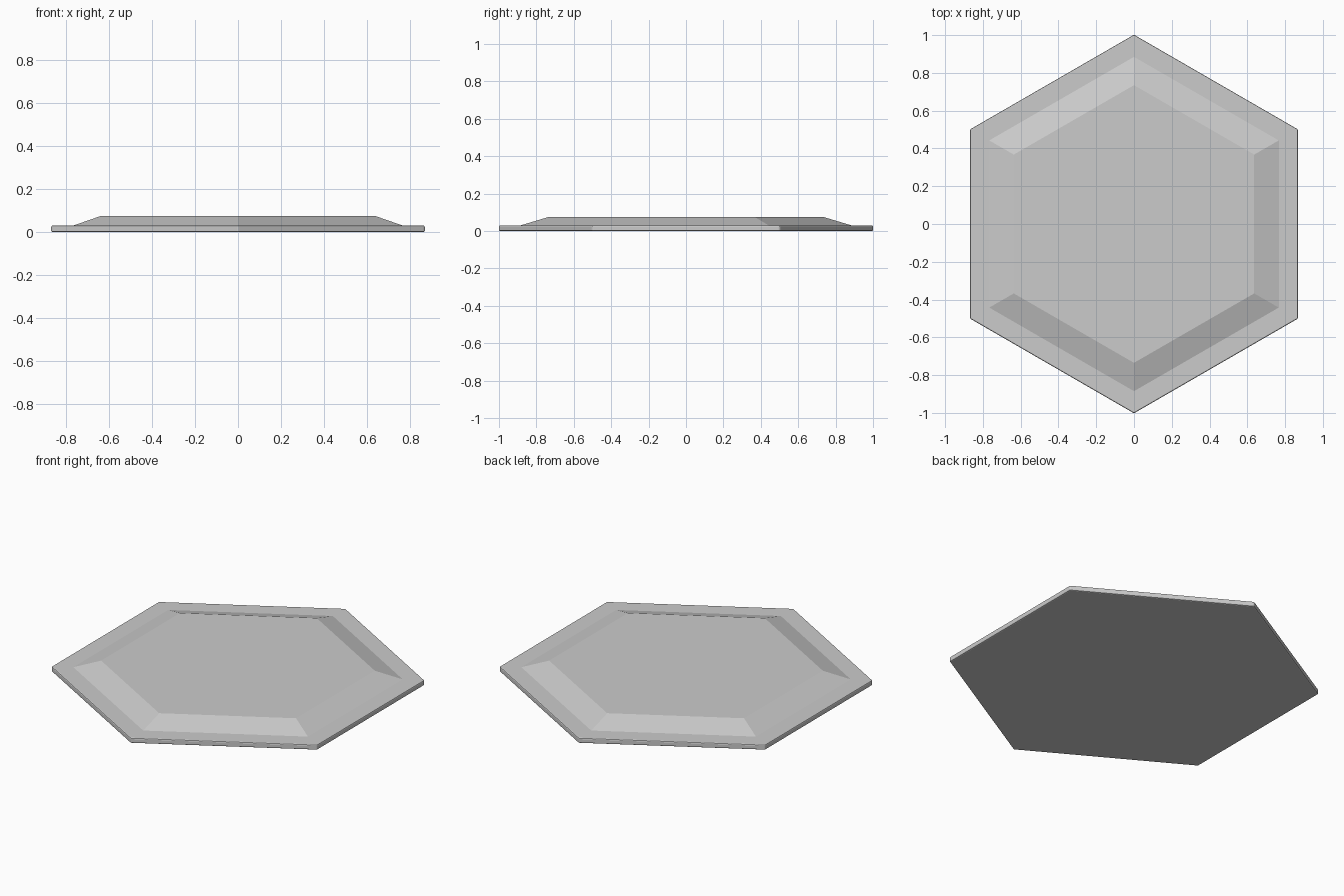
import bpy, bmesh
from math import sin, cos, pi, radians

if "Cube" in bpy.data.objects:
    bpy.data.objects.remove(bpy.data.objects["Cube"])

# Hexagonal tile: (corner radius, height) of each ring, bottom to top
PROFILE = [(1.002, 0.0), (1.002, 0.03), (0.885, 0.03), (0.735, 0.075)]
SIDES = 6

bm = bmesh.new()
rings = []
for r, z in PROFILE:
    rings.append([bm.verts.new((r * sin(2 * pi * i / SIDES), r * cos(2 * pi * i / SIDES), z))
                  for i in range(SIDES)])

# Rim wall, flat ledge and sloped border
for low, high in zip(rings, rings[1:]):
    for i in range(SIDES):
        j = (i + 1) % SIDES
        bm.faces.new((low[i], low[j], high[j], high[i]))

# Underside and raised top
bm.faces.new(rings[0])
bm.faces.new(rings[-1])
bmesh.ops.recalc_face_normals(bm, faces=bm.faces)

mesh = bpy.data.meshes.new("hex_tile")
bm.to_mesh(mesh)
bm.free()
tile = bpy.data.objects.new("hex_tile", mesh)
bpy.context.collection.objects.link(tile)

# Softened rim edges; the shallow slope creases stay crisp
bevel = tile.modifiers.new("rim_bevel", 'BEVEL')
bevel.width = 0.006
bevel.segments = 2
bevel.limit_method = 'ANGLE'
bevel.angle_limit = radians(40)
